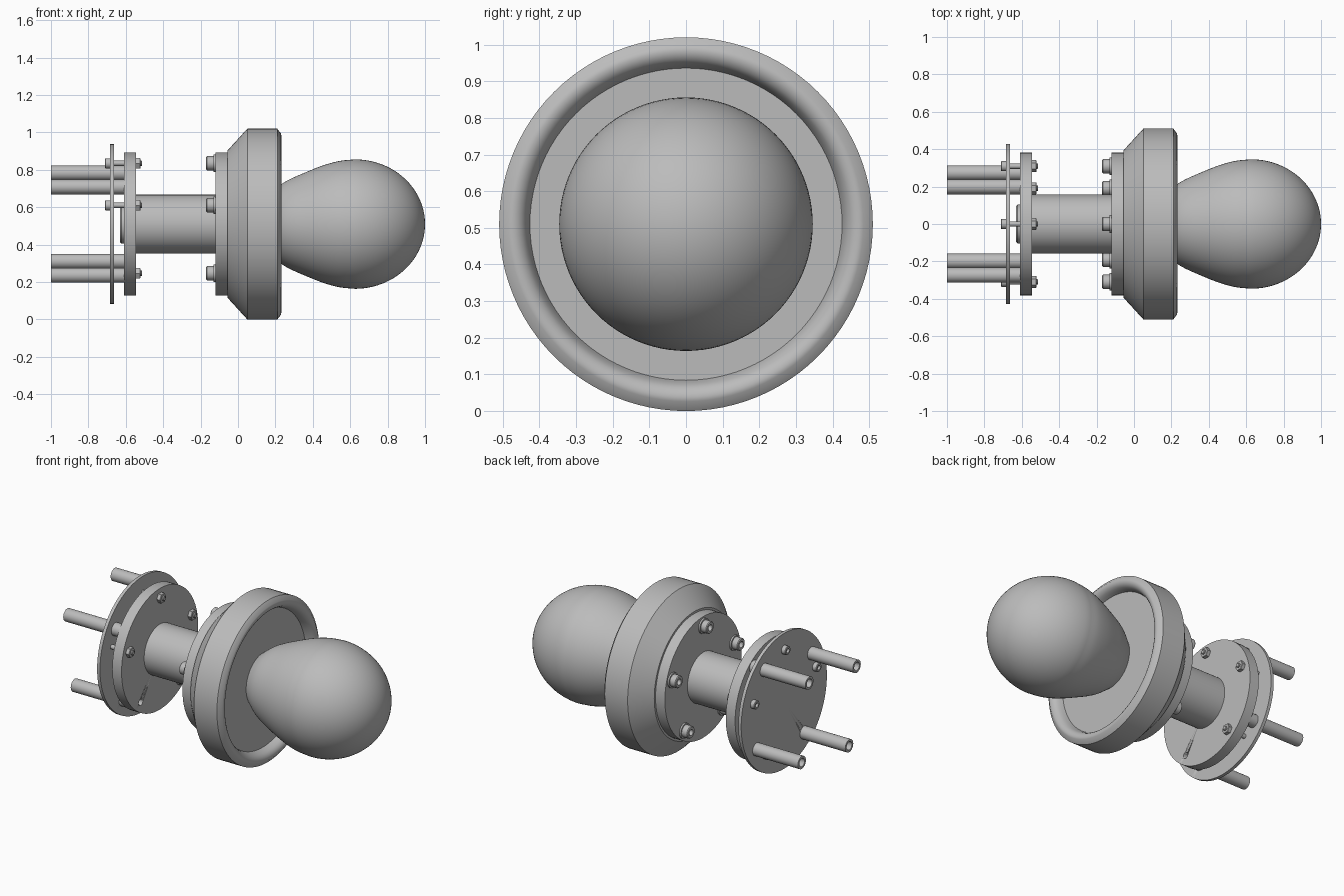
import bpy
import bmesh
from math import cos, sin, pi, radians
from mathutils import Vector

if "Cube" in bpy.data.objects:
    bpy.data.objects.remove(bpy.data.objects["Cube"])

AXIS_Z = 0.51

grey = bpy.data.materials.new("plain_grey")
grey.use_nodes = True
COLOUR = (0.5, 0.5, 0.5, 1)
grey.diffuse_color = COLOUR
grey.node_tree.nodes["Principled BSDF"].inputs["Base Color"].default_value = COLOUR


def lathe(name, profile, y=0.0, z=0.0, sides=96, angle=30):
    """Turn an (x, radius) profile around an axis parallel to x."""
    bm = bmesh.new()
    rings = [[bm.verts.new((x, y + r * cos(2 * pi * i / sides), AXIS_Z + z + r * sin(2 * pi * i / sides)))
              for i in range(sides)] for x, r in profile]
    for a, b in zip(rings, rings[1:]):
        for i in range(sides):
            j = (i + 1) % sides
            bm.faces.new((a[i], a[j], b[j], b[i]))
    bmesh.ops.remove_doubles(bm, verts=bm.verts, dist=1e-5)
    bmesh.ops.recalc_face_normals(bm, faces=bm.faces)
    mesh = bpy.data.meshes.new(name)
    bm.to_mesh(mesh)
    bm.free()
    obj = bpy.data.objects.new(name, mesh)
    bpy.context.collection.objects.link(obj)
    mesh.materials.append(grey)
    bpy.ops.object.select_all(action="DESELECT")
    obj.select_set(True)
    bpy.context.view_layer.objects.active = obj
    bpy.ops.object.shade_smooth_by_angle(angle=radians(angle))
    return obj


def disc(name, x0, x1, r, y=0.0, z=0.0, sides=96, bevel=0.0):
    """Solid cylinder along x with optionally chamfered rims."""
    profile = [(x0, 0), (x0, r - bevel), (x0 + bevel, r), (x1 - bevel, r), (x1, r - bevel), (x1, 0)]
    return lathe(name, profile, y, z, sides)


def socket_head(name, x0, x1, r, y, z):
    """Cap screw head opening towards -x."""
    hole, depth, rim = r * 0.5, (x1 - x0) * 0.6, r * 0.12
    return lathe(name, [(x1, 0), (x1, r), (x0 + rim, r), (x0, r - rim), (x0, hole),
                        (x0 + depth, hole), (x0 + depth, 0)], y, z, 32)


def smooth_path(points, steps=6):
    """Catmull-Rom curve through the points."""
    p = [Vector(q) for q in points]
    p = [2 * p[0] - p[1]] + p + [2 * p[-1] - p[-2]]
    path = []
    for a, b, c, d in zip(p, p[1:], p[2:], p[3:]):
        for s in range(steps):
            t = s / steps
            path.append(0.5 * (2 * b + (c - a) * t + (2 * a - 5 * b + 4 * c - d) * t ** 2
                               + (3 * b - a - 3 * c + d) * t ** 3))
    return [tuple(q) for q in path]


# Bulb: flared neck running into a half ellipsoid
neck = smooth_path([(0.17, 0.165), (0.23, 0.212), (0.28, 0.241), (0.35, 0.272),
                    (0.45, 0.312), (0.54, 0.337), (0.625, 0.346)])
dome = [(0.625 + 0.375 * sin(a), 0.346 * cos(a)) for a in (pi / 2 * i / 24 for i in range(25))]
lathe("bulb", neck + dome, angle=60)

# Cup with conical back, rounded lip and recessed floor
lathe("cup", [(-0.055, 0), (-0.055, 0.395), (0.05, 0.51), (0.21, 0.51), (0.23, 0.484),
              (0.232, 0.472), (0.229, 0.46), (0.222, 0.448), (0.21, 0.439), (0.195, 0.432),
              (0.175, 0.426), (0.175, 0)])

# Central tube, its end boss and both flanges
disc("central_tube", -0.61, -0.11, 0.157)
disc("tube_end_boss", -0.632, -0.6, 0.105, bevel=0.01)
disc("cup_flange", -0.12, -0.05, 0.382)
outer_flange = disc("outer_flange", -0.61, -0.545, 0.382)
thin_plate = disc("thin_plate", -0.684, -0.664, 0.427)

# Five fixing points on a bolt circle; one on the outer flange is an empty hole
BOLT_CIRCLE = 0.325
for i in range(5):
    a = radians(90 + 72 * i)
    y, z = BOLT_CIRCLE * cos(a), BOLT_CIRCLE * sin(a)
    disc(f"cup_washer_{i}", -0.13, -0.118, 0.047, y, z, 32)
    socket_head(f"cup_bolt_head_{i}", -0.17, -0.128, 0.038, y, z)
    if y < -0.1 and z < 0:
        cutter = disc("hole_cutter", -0.8, -0.4, 0.02, y, z, 24)
        cutter.hide_render = True
        cutter.hide_viewport = True
        cutter.display_type = "WIRE"
        for plate in (outer_flange, thin_plate):
            cut = plate.modifiers.new("bolt_hole", "BOOLEAN")
            cut.operation = "DIFFERENCE"
            cut.object = cutter
        continue
    socket_head(f"plate_bolt_head_{i}", -0.712, -0.683, 0.027, y, z)
    disc(f"plate_bolt_shaft_{i}", -0.69, -0.512, 0.014, y, z, 24, 0.003)
    disc(f"plate_nut_{i}", -0.547, -0.522, 0.032, y, z, 6, 0.002)

# Four hollow rods, set square but slightly twisted
for i in range(4):
    a = radians(54 + 90 * i)
    lathe(f"hollow_rod_{i}", [(-0.605, 0), (-0.605, 0.04), (-1.0, 0.04), (-1.0, 0.026),
                              (-0.75, 0.026), (-0.75, 0)], 0.338 * cos(a), 0.338 * sin(a), 32)
